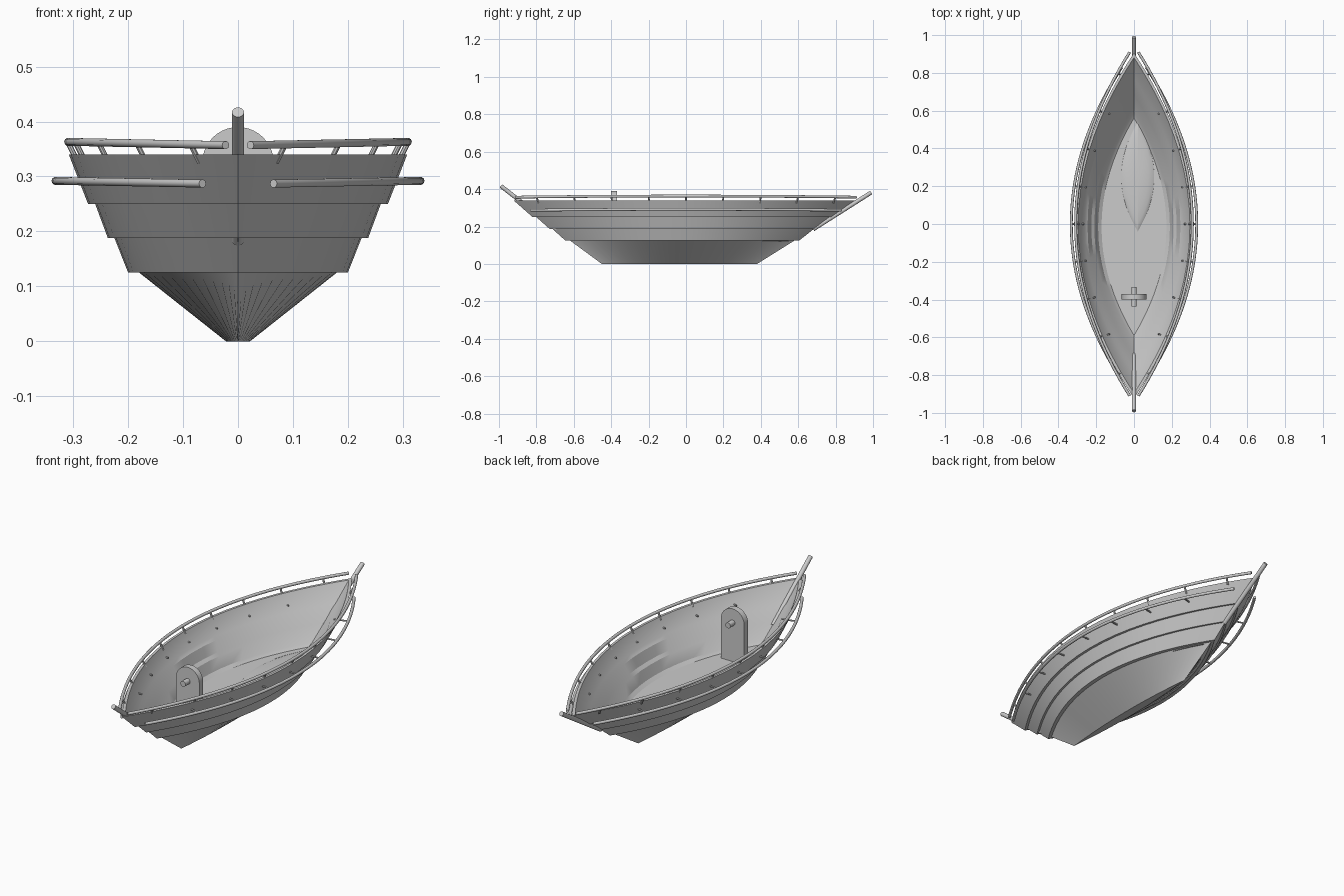
import bpy, bmesh, math
from mathutils import Vector

if "Cube" in bpy.data.objects:
    bpy.data.objects.remove(bpy.data.objects["Cube"])

N = 28


def add_mesh(name, bm, angle=30):
    bmesh.ops.recalc_face_normals(bm, faces=bm.faces[:])
    me = bpy.data.meshes.new(name)
    bm.to_mesh(me)
    bm.free()
    ob = bpy.data.objects.new(name, me)
    bpy.context.collection.objects.link(ob)
    bpy.ops.object.select_all(action='DESELECT')
    ob.select_set(True)
    bpy.context.view_layer.objects.active = ob
    bpy.ops.object.shade_smooth_by_angle(angle=math.radians(angle))
    return ob


def lens_ring(z, hw, y0, y1, x0=0.0):
    """Pointed boat-shaped outline: right side aft, left side back."""
    pts = []
    for i in range(N + 1):
        t = -math.cos(math.pi * i / N)
        y = (y0 + y1) / 2 + t * (y1 - y0) / 2
        pts.append((x0 + hw * (1 - t * t), y, z))
    return pts + [(2 * x0 - x, y, z) for x, y, z in pts[-2:0:-1]]


def loft(name, rings, cap_start=True, cap_end=True):
    bm = bmesh.new()
    vs = [[bm.verts.new(p) for p in r] for r in rings]
    for a, b in zip(vs, vs[1:]):
        n = len(a)
        for i in range(n):
            j = (i + 1) % n
            bm.faces.new((a[i], a[j], b[j], b[i]))
    if cap_start:
        bm.faces.new(vs[0])
    if cap_end:
        bm.faces.new(vs[-1])
    return add_mesh(name, bm)


def rod(name, a, b, r, sides=14):
    a, b = Vector(a), Vector(b)
    bm = bmesh.new()
    bmesh.ops.create_cone(bm, cap_ends=True, segments=sides, radius1=r,
                          radius2=r, depth=(b - a).length)
    rot = (b - a).to_track_quat('Z', 'Y').to_matrix().to_4x4()
    bmesh.ops.transform(bm, matrix=rot, verts=bm.verts)
    bmesh.ops.translate(bm, vec=(a + b) / 2, verts=bm.verts)
    return add_mesh(name, bm)


# Hull: lapped strakes outside, matching stepped shell inside, flat floor
outer = [(0.0, .022, -.45, .38), (.125, .18, -.62, .58),
         (.125, .2, -.645, .605), (.188, .225, -.715, .685),
         (.188, .237, -.73, .70), (.25, .26, -.80, .775),
         (.25, .273, -.82, .79), (.34, .308, -.922, .905)]
inner = [(.34, .296, -.895, .88), (.262, .262, -.80, .775),
         (.25, .246, -.775, .75), (.2, .226, -.71, .685),
         (.188, .21, -.69, .665), (.137, .19, -.62, .59),
         (.125, .172, -.59, .56)]
loft("hull", [lens_ring(*p) for p in outer + inner])

# Low leaf-shaped swelling on the floor
loft("floor_swelling", [lens_ring(.12 + .02 * math.sin(a), .09 * math.cos(a),
                                  .25 - .3 * math.cos(a), .25 + .3 * math.cos(a), .02)
                        for a in (0, .3, .6, .9, 1.2, 1.45)])

# Stem and stern posts
rod("stem_post", (0, -.69, .183), (0, -.99, .417), .011, 20)
rod("stern_post", (0, .68, .185), (0, .99, .382), .011, 20)


# Rails along both sides, carried on small pegs
def rail(name, hw, tip, stop, z_mid, z_end, r, side):
    cu = bpy.data.curves.new(name, 'CURVE')
    cu.dimensions = '3D'
    cu.bevel_depth = r
    cu.bevel_resolution = 3
    cu.use_fill_caps = True
    sp = cu.splines.new('POLY')
    sp.points.add(40)
    for i, p in enumerate(sp.points):
        t = -1 + i / 20
        y = t * stop
        p.co = (side * hw * (1 - (y / tip) ** 2), y,
                z_mid + (z_end - z_mid) * t * t, 1)
    sp.use_smooth = True
    ob = bpy.data.objects.new(name, cu)
    bpy.context.collection.objects.link(ob)


for side, label in ((1, "right"), (-1, "left")):
    rail(label + "_upper_rail", .309, .945, .91, .363, .357, .0075, side)
    rail(label + "_lower_rail", .332, .925, .83, .292, .287, .0075, side)
    for k in range(9):
        y = -.8 + .2 * k
        xu = .309 * (1 - (y / .945) ** 2)
        xl = .332 * (1 - (y / .925) ** 2)
        rod(label + "_upper_peg", (side * xu, y, .361),
            (side * (xu - .018), y * .985, .325), .005, 8)
        if abs(y) < .79:
            rod(label + "_lower_peg", (side * xl, y, .291),
                (side * (xl - .066), y * .97, .291), .004, 8)

# Upright board with an arched top
bm = bmesh.new()
outline = [(-.065, .1), (.065, .1)]
outline += [(.065 * math.cos(math.pi * i / 20), .325 + .065 * math.sin(math.pi * i / 20))
            for i in range(21)]
face = bm.faces.new([bm.verts.new((x, -.4, z)) for x, z in outline])
ext = bmesh.ops.extrude_face_region(bm, geom=[face])
bmesh.ops.translate(bm, vec=(0, .03, 0),
                    verts=[g for g in ext['geom'] if isinstance(g, bmesh.types.BMVert)])
add_mesh("arched_board", bm)

# Pin through the board
rod("board_pin", (0, -.437, .32), (0, -.333, .32), .014, 20)
